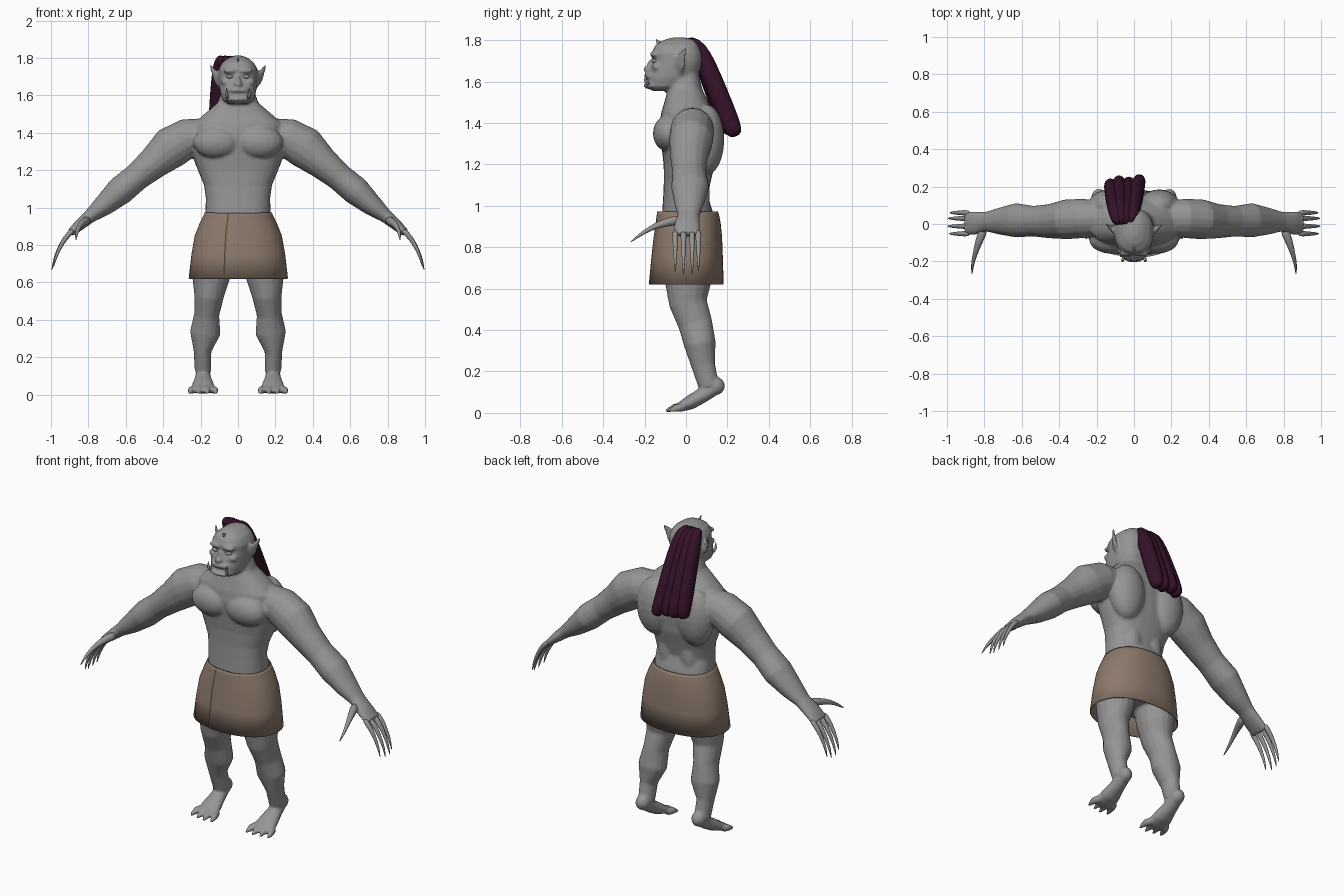
import bpy, bmesh, math
from mathutils import Vector, Matrix


def material(name, rgb):
    m = bpy.data.materials.new(name)
    m.diffuse_color = (*rgb, 1)
    return m


SKIN = material("grey skin", (0.30, 0.30, 0.30))
CLOTH = material("brown cloth", (0.27, 0.195, 0.15))
HAIR = material("dark purple hair", (0.035, 0.006, 0.022))


def skin_rings(bm, rings):
    """Bridge a list of point rings and cap both ends."""
    vs = [[bm.verts.new(p) for p in r] for r in rings]
    n = len(vs[0])
    for a, b in zip(vs, vs[1:]):
        for i in range(n):
            bm.faces.new((a[i], a[(i + 1) % n], b[(i + 1) % n], b[i]))
    bm.faces.new(vs[0][::-1])
    bm.faces.new(vs[-1])


def tube(bm, pts, ref, side=1, n=16):
    """Loft along a path of (x, y, z, radius along ref, other radius)."""
    c = [Vector(p[:3]) for p in pts]
    rings = []
    for i, p in enumerate(pts):
        t = (c[min(i + 1, len(c) - 1)] - c[max(i - 1, 0)]).normalized()
        a = Vector(ref)
        a = (a - t * a.dot(t)).normalized()
        b = t.cross(a)
        ring = []
        for k in range(n):
            w = 2 * math.pi * k / n
            v = c[i] + a * p[3] * math.cos(w) + b * p[-1] * math.sin(w)
            ring.append((v.x * side, v.y, v.z))
        rings.append(ring)
    skin_rings(bm, rings)


def oval(w, hx, yf, yb, power=2.4):
    """Point on a rounded-box oval; yf and yb are front and back limits."""
    e = 2 / power
    f = lambda q: math.copysign(abs(q) ** e, q)
    return hx * f(math.cos(w)), (yf + yb) / 2 + (yb - yf) / 2 * f(math.sin(w))


def stack(bm, rows, n=28):
    """Loft level rings of (z, half width, front y, back y)."""
    skin_rings(bm, [[(*oval(2 * math.pi * k / n, *r[1:]), r[0]) for k in range(n)]
                    for r in rows])


def blob(bm, loc, rad, side=1):
    m = Matrix.Translation((loc[0] * side, loc[1], loc[2])) @ Matrix.Diagonal((*rad, 1))
    bmesh.ops.create_uvsphere(bm, u_segments=20, v_segments=12, radius=1, matrix=m)


def finish(name, bm, mat, mirror=False, subsurf=0):
    bmesh.ops.recalc_face_normals(bm, faces=bm.faces)
    for f in bm.faces:
        f.smooth = True
    me = bpy.data.meshes.new(name)
    bm.to_mesh(me)
    bm.free()
    me.materials.append(mat)
    ob = bpy.data.objects.new(name, me)
    bpy.context.collection.objects.link(ob)
    if mirror:
        ob.modifiers.new("mirror", 'MIRROR').use_mirror_merge = False
    if subsurf:
        s = ob.modifiers.new("subsurf", 'SUBSURF')
        s.levels = s.render_levels = subsurf
    return ob


# Body: overlapping masses fused by a voxel remesh
bm = bmesh.new()
stack(bm, [(.70, .19, -.12, .14), (.85, .18, -.12, .14), (.97, .175, -.115, .13),
           (1.05, .172, -.11, .105), (1.12, .182, -.107, .12), (1.2, .215, -.108, .14),
           (1.3, .25, -.12, .15), (1.38, .25, -.13, .15), (1.45, .235, -.12, .13),
           (1.50, .18, -.105, .11), (1.56, .11, -.088, .08), (1.62, .088, -.08, .065),
           (1.70, .08, -.08, .06)])
# Head, nose, lips
stack(bm, [(1.555, .05, -.165, -.06), (1.575, .082, -.185, -.01), (1.62, .097, -.185, .04),
           (1.66, .102, -.175, .07), (1.70, .105, -.16, .08), (1.74, .104, -.165, .075),
           (1.775, .085, -.15, .06), (1.80, .053, -.11, .04), (1.813, .02, -.07, 0)])
blob(bm, (0, -.175, 1.66), (.022, .032, .02))
blob(bm, (0, -.165, 1.675), (.013, .025, .035))
blob(bm, (0, -.16, 1.581), (.07, .047, .018))
blob(bm, (0, -.16, 1.628), (.062, .043, .018))
for s in (1, -1):
    # Brow, cheekbone, ear
    blob(bm, (.042, -.155, 1.732), (.04, .02, .014), s)
    blob(bm, (.062, -.14, 1.672), (.03, .025, .018), s)
    tube(bm, [(.085, -.045, 1.65, .03, .012), (.108, -.035, 1.685, .038, .011),
              (.127, -.02, 1.72, .024, .009), (.148, 0, 1.762, .006, .006)], (.6, .8, 0), s)
    # Chest, back and stomach muscles
    blob(bm, (.115, -.085, 1.35), (.125, .075, .088), s)
    blob(bm, (.135, .10, 1.32), (.11, .085, .17), s)
    blob(bm, (.07, .06, 1.05), (.06, .055, .16), s)
    # Arm and palm
    tube(bm, [(.15, .03, 1.39, .09, .09), (.27, .03, 1.37, .105, .107),
              (.36, .025, 1.32, .107, .113), (.45, .015, 1.24, .092, .088),
              (.54, .015, 1.165, .082, .074), (.63, .02, 1.09, .092, .077),
              (.72, .015, 1.01, .072, .057), (.79, .012, .955, .053, .037),
              (.85, .005, .905, .062, .03), (.898, .005, .862, .064, .02)], (0, 1, 0), s)
    # Leg
    tube(bm, [(.11, .01, .90, .09, .11), (.135, .01, .75, .11, .12), (.145, .01, .62, .10, .11),
              (.155, .01, .53, .08, .092), (.167, .045, .43, .067, .083),
              (.175, .068, .33, .082, .077), (.19, .083, .23, .047, .058),
              (.187, .11, .13, .045, .05)], (1, 0, 0), s)
    # Raised heel, foot and toes
    blob(bm, (.187, .14, .13), (.042, .048, .045), s)
    tube(bm, [(.187, .15, .125, .036, .033), (.187, .08, .085, .045, .037),
              (.187, .02, .05, .06, .035), (.187, -.035, .025, .068, .022)], (1, 0, 0), s)
    for k in range(4):
        x = (k - 1.5) * .038
        y = -.095 + abs(k - 1) * .008
        tube(bm, [(.187 + x * .9, -.01, .027, .02), (.187 + x * 1.1, y + .04, .025, .021),
                  (.187 + x * 1.2, y + .015, .016, .013), (.187 + x * 1.2, y - .008, .006, .005)],
             (1, 0, 0), s, 10)
body = finish("body", bm, SKIN)
rm = body.modifiers.new("fuse", 'REMESH')
rm.mode = 'VOXEL'
rm.voxel_size = .008
rm.use_smooth_shade = True
sm = body.modifiers.new("soften", 'SMOOTH')
sm.factor = .5
sm.iterations = 4

# Long clawed fingers and thumbs
bm = bmesh.new()
for y, length in ((-.052, .93), (-.012, 1), (.03, .99), (.06, .92)):
    path = [(0, 0, .017), (.05, -.05, .014), (.085, -.115, .010), (.107, -.17, .007), (.118, -.222, .002)]
    tube(bm, [(.878 + dx * length, y, .885 + dz * length, r) for dx, dz, r in path], (0, 1, 0), 1, 10)
tube(bm, [(.80, -.02, .935, .028), (.828, -.09, .922, .022), (.85, -.16, .90, .013),
          (.865, -.22, .862, .009), (.866, -.272, .822, .002)], (1, 0, 0), 1, 10)
finish("fingers", bm, SKIN, mirror=True, subsurf=1)

# Eyes and tusks
bm = bmesh.new()
blob(bm, (.043, -.15, 1.70), (.02, .016, .01))
finish("eyes", bm, SKIN, mirror=True)
bm = bmesh.new()
tube(bm, [(.056, -.18, 1.585, .009), (.061, -.196, 1.605, .008), (.062, -.196, 1.64, .001)], (1, 0, 0), 1, 8)
finish("tusks", bm, SKIN, mirror=True)

# Small forehead spike
bm = bmesh.new()
tube(bm, [(0, -.115, 1.775, .008, .02), (0, -.135, 1.79, .005, .01), (0, -.145, 1.805, .001, .001)],
     (1, 0, 0), 1, 8)
finish("forehead_spike", bm, SKIN)

# Wrapped kilt: one sheet spiralling round and overlapping at the front
bm = bmesh.new()
rows = [(.972, .178, -.135, .152), (.957, .184, -.137, .157), (.92, .203, -.142, .165),
        (.85, .231, -.152, .172), (.75, .249, -.163, .176), (.62, .264, -.175, .18)]
N = 72
grid = []
for z, hx, yf, yb in rows:
    line = []
    for k in range(N + 1):
        t = k / N
        x, y = oval(math.radians(-80 - 384 * t), hx, yf, yb, 2.25)
        g = .98 + .03 * t
        line.append(bm.verts.new((x * g, y * g, z)))
    grid.append(line)
for a, b in zip(grid, grid[1:]):
    for k in range(N):
        bm.faces.new((a[k], a[k + 1], b[k + 1], b[k]))
kilt = finish("kilt", bm, CLOTH)
so = kilt.modifiers.new("thickness", 'SOLIDIFY')
so.thickness = .006
so.offset = 0

# Thick hair locks sweeping from the crown down the back
bm = bmesh.new()
for root, end, dy, drop in ((-.085, -.135, -.02, .0), (-.065, -.083, 0, .0),
                            (-.045, -.025, -.008, .005), (-.022, .038, .008, .012)):
    path = [(-.005, 1.785, .018), (.02, 1.792, .03), (.06, 1.765, .038), (.10, 1.68, .043),
            (.155, 1.54, .046), (.205, 1.42, .044), (.226, 1.368, .038), (.232, 1.348, .022)]
    pts = []
    for i, (y, z, r) in enumerate(path):
        t = i / (len(path) - 1)
        pts.append((root + (end - root) * t, y + dy * t, z - drop * t, r * .92, r * 1.1))
    tube(bm, pts, (1, 0, 0), 1, 12)
finish("hair_locks", bm, HAIR, subsurf=1)
